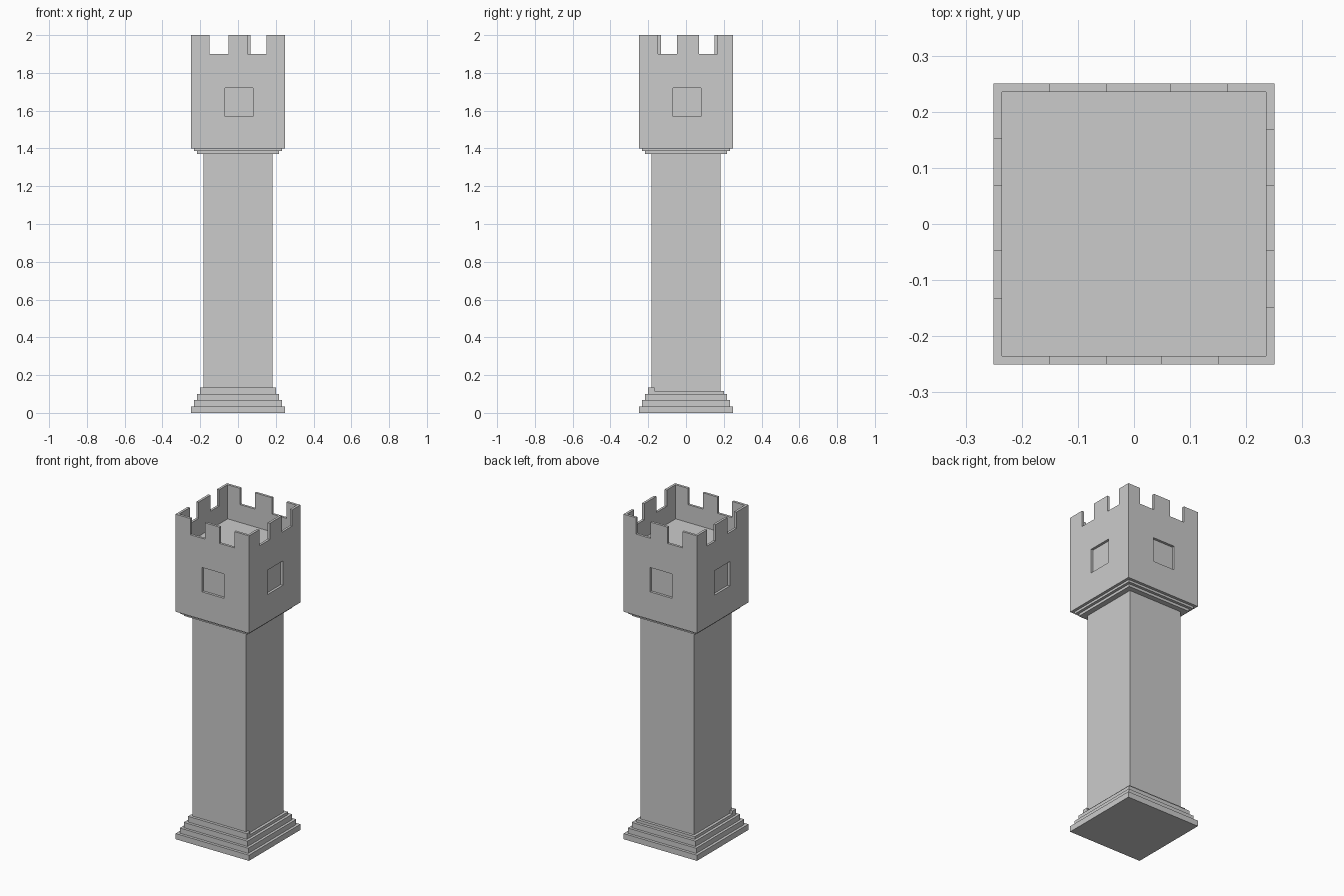
import bpy
from mathutils import Vector

default = bpy.data.objects.get("Cube")
if default:
    bpy.data.objects.remove(default, do_unlink=True)

stone = bpy.data.materials.new("grey_stone")
stone.use_nodes = True
colour = (0.6, 0.6, 0.6, 1)
stone.diffuse_color = colour
stone.node_tree.nodes["Principled BSDF"].inputs["Base Color"].default_value = colour


def box(name, low, high):
    """Axis-aligned box between two corners."""
    low, high = Vector(low), Vector(high)
    bpy.ops.mesh.primitive_cube_add(size=1)
    ob = bpy.context.object
    ob.name = name
    for v in ob.data.vertices:
        v.co = [a + (b - a) * (c + 0.5) for a, b, c in zip(low, high, v.co)]
    ob.data.materials.append(stone)
    return ob


def block(name, half, bottom, top):
    """Square block centred on the tower axis."""
    return box(name, (-half, -half, bottom), (half, half, top))


def cut(target, cutter):
    cutter.hide_render = True
    mod = target.modifiers.new("cut", 'BOOLEAN')
    mod.operation = 'DIFFERENCE'
    mod.solver = 'EXACT'
    mod.object = cutter
    bpy.context.view_layer.objects.active = target
    bpy.ops.object.modifier_apply(modifier=mod.name)
    bpy.data.objects.remove(cutter, do_unlink=True)


def side_cutter(axis, sign, span, heights, depth):
    """Box that bites into one side of the head, across a span of that side."""
    reach = sorted((sign * (HEAD - depth), sign * (HEAD + 0.05)))
    ranges = (reach, span) if axis == 0 else (span, reach)
    return box("cutter", *zip(*ranges, heights))


HEAD = 0.25
SHAFT = 0.183

# Stepped plinth, with a raised strip along the front of the top step
for i, (half, bottom, top) in enumerate([(0.25, 0, 0.035), (0.233, 0.035, 0.067),
                                         (0.217, 0.067, 0.1), (0.2, 0.1, 0.117)]):
    block(f"plinth_step_{i + 1}", half, bottom, top)
box("plinth_front_strip", (-0.2, -0.2, 0.117), (0.2, -0.167, 0.135))

# Shaft and the two courses below the head
block("shaft", SHAFT, 0.117, 1.37)
block("lower_corbel", 0.216, 1.37, 1.386)
block("upper_corbel", 0.233, 1.386, 1.4)

# Hollow-topped head
head = block("battlement_head", HEAD, 1.4, 2.0)
cut(head, block("cutter", 0.235, 1.79, 2.1))

# Gaps between merlons, then a shallow window, on every side
sides = [
    (1, -1, [(-0.15, -0.05), (0.05, 0.15)], (-0.07, 0.08)),
    (1, 1, [(-0.15, -0.05), (0.066, 0.166)], (-0.08, 0.07)),
    (0, 1, [(-0.149, -0.047), (0.069, 0.168)], (-0.07, 0.08)),
    (0, -1, [(-0.133, -0.047), (0.069, 0.152)], (-0.07, 0.08)),
]
for axis, sign, gaps, window in sides:
    for gap in gaps:
        cut(head, side_cutter(axis, sign, gap, (1.9, 2.1), 0.03))
    cut(head, side_cutter(axis, sign, window, (1.57, 1.72), 0.015))
